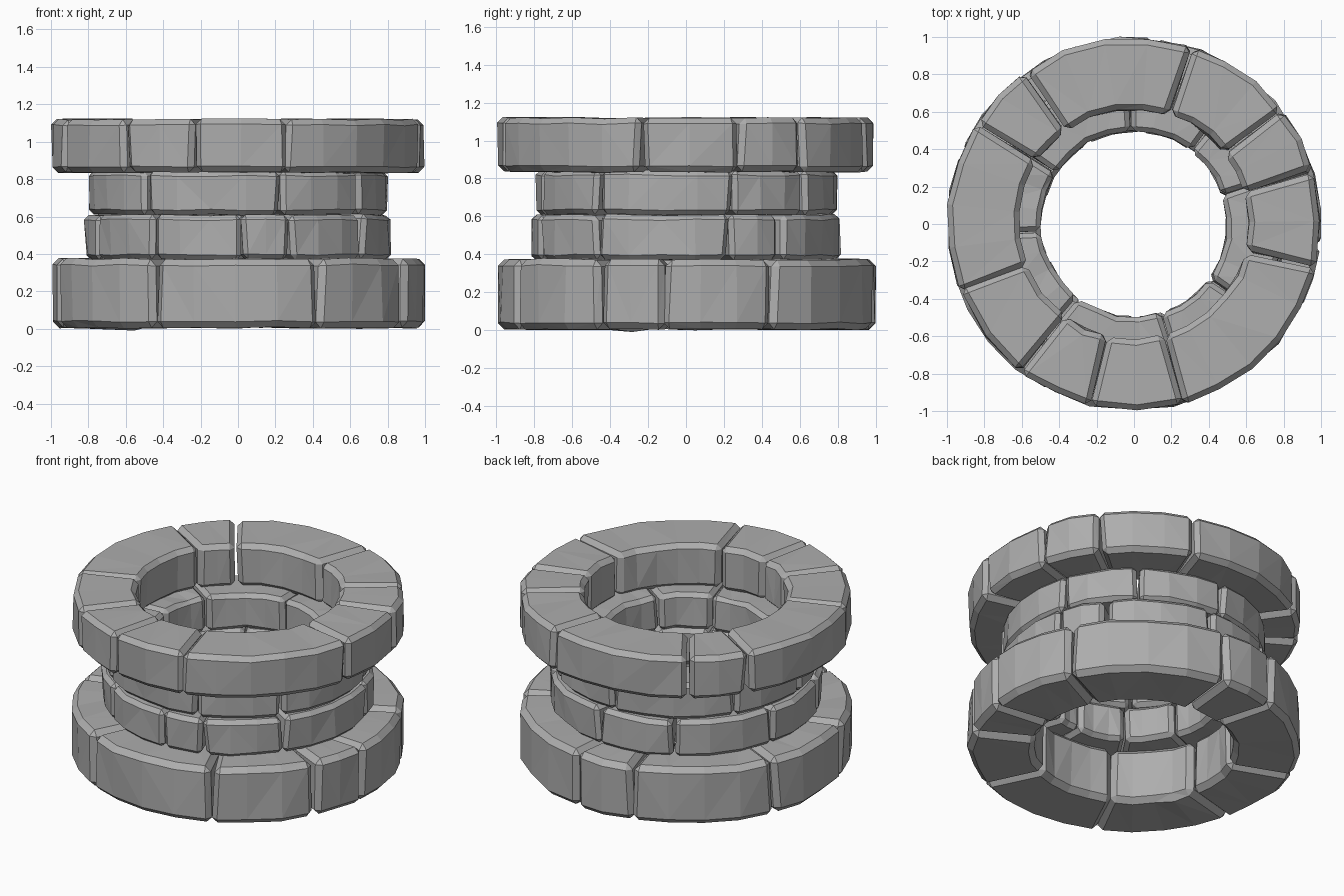
import bpy, bmesh, math, random

if "Cube" in bpy.data.objects:
    bpy.data.objects.remove(bpy.data.objects["Cube"])

random.seed(4)
stone = bpy.data.materials.new("grey stone")
stone.diffuse_color = (0.42, 0.42, 0.42, 1)
stone.use_nodes = True
stone.node_tree.nodes["Principled BSDF"].inputs["Base Color"].default_value = stone.diffuse_color


def wedge_stone(bm, a0, a1, r_in, r_out, z0, z1, chamfer):
    """One curved block between two angles, chipped and chamfered."""
    part = bmesh.new()
    steps = max(2, round((a1 - a0) / 13))
    gap = math.degrees(0.006 / r_out)
    a0, a1 = a0 + gap, a1 - gap
    rings = []
    for i in range(steps + 1):
        a = a0 + (a1 - a0) * i / steps
        end = i in (0, steps)
        ring = []
        for r, z in ((r_in, z0), (r_out, z0), (r_out, z1), (r_in, z1)):
            # uneven, hand-cut corners
            skew = random.uniform(-0.9, 0.9) if end else 0
            t = math.radians(a + skew)
            rr = r + random.uniform(-0.012, 0.006)
            zz = z + (random.uniform(0, 0.01) if z == z0 else random.uniform(-0.012, 0))
            ring.append(part.verts.new((rr * math.cos(t), rr * math.sin(t), zz)))
        rings.append(ring)
    for p, q in zip(rings, rings[1:]):
        for k in range(4):
            m = (k + 1) % 4
            part.faces.new((p[k], p[m], q[m], q[k]))
    part.faces.new(rings[0][::-1])
    part.faces.new(rings[-1])
    bmesh.ops.recalc_face_normals(part, faces=part.faces)
    # chamfer the long corners and the end outlines
    sharp = [e for e in part.edges if e.calc_face_angle() > math.radians(50)]
    bmesh.ops.bevel(part, geom=sharp, offset=chamfer, segments=1,
                    profile=0.5, affect='EDGES', clamp_overlap=True)
    bmesh.ops.triangulate(part, faces=[f for f in part.faces if len(f.verts) > 3])
    mesh = bpy.data.meshes.new("tmp")
    part.to_mesh(mesh)
    part.free()
    bm.from_mesh(mesh)
    bpy.data.meshes.remove(mesh)


def course(name, joints, r_in, r_out, z0, z1, chamfer):
    """A full ring of stones; joints are the angles of the gaps."""
    bm = bmesh.new()
    for a, b in zip(joints, joints[1:] + [joints[0] + 360]):
        wedge_stone(bm, a, b, r_in, r_out, z0, z1, chamfer)
    mesh = bpy.data.meshes.new(name)
    bm.to_mesh(mesh)
    bm.free()
    mesh.materials.append(stone)
    bpy.context.collection.objects.link(bpy.data.objects.new(name, mesh))


# wide foot, two narrow wall courses, wide rim
course("base_course", [-165, -117, -64.5, -27, -7, 27, 83, 106, 157],
       0.60, 1.00, 0.0, 0.38, 0.034)
course("lower_wall_course", [-158, -124, -89, -70, -35, 16.5, 38, 85, 120, 165],
       0.50, 0.82, 0.365, 0.615, 0.026)
course("upper_wall_course", [-176, -128, -73, -36, 18, 52, 92, 147],
       0.50, 0.80, 0.605, 0.85, 0.026)
course("rim_course", [-159, -127, -103, -75, -14, 16, 38, 72, 126, 147],
       0.62, 1.00, 0.83, 1.125, 0.03)
